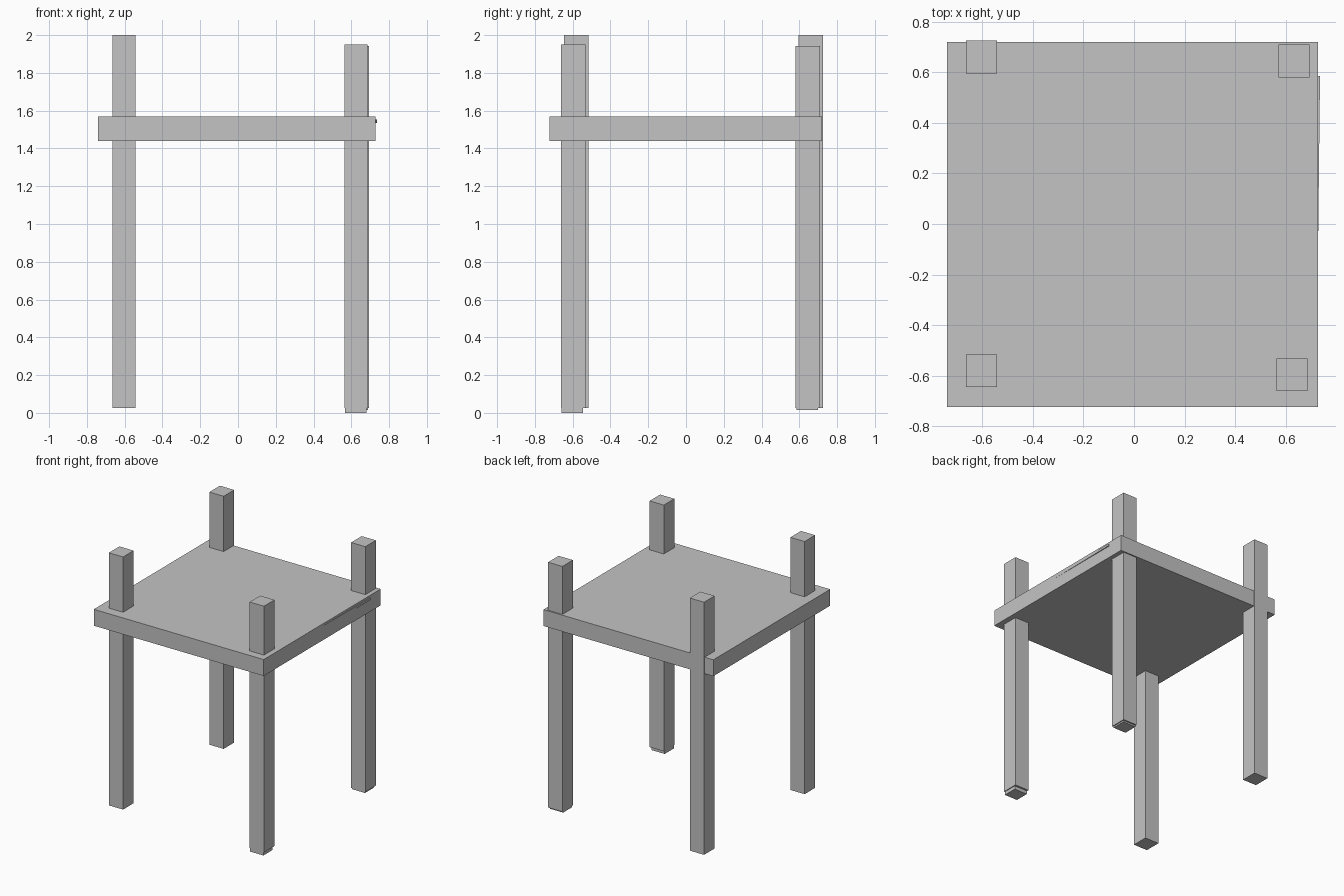
import bpy
import math

cube = bpy.data.objects.get("Cube")
if cube:
    bpy.data.objects.remove(cube, do_unlink=True)

grey = bpy.data.materials.new("plain_grey")
grey.use_nodes = True
grey.diffuse_color = (0.55, 0.55, 0.55, 1)
grey.node_tree.nodes["Principled BSDF"].inputs["Base Color"].default_value = grey.diffuse_color


def box(name, x, y, z, turn=0):
    """Flat-sided box between the given (low, high) limits, turned about its middle."""
    spans = (x, y, z)
    bpy.ops.mesh.primitive_cube_add(size=1, location=[sum(s) / 2 for s in spans])
    ob = bpy.context.object
    ob.name = name
    size = [s[1] - s[0] for s in spans]
    for v in ob.data.vertices:
        v.co = [c * d for c, d in zip(v.co, size)]
    ob.rotation_euler.z = turn
    ob.data.materials.append(grey)
    return ob


# Table top
box("table_top", (-0.74, 0.728), (-0.723, 0.72), (1.44, 1.568))

# Legs rise through the top: name, middle x, middle y, height
LEG_W, LEG_D, LEG_BASE = 0.123, 0.13, 0.027
legs = [
    ("front_right_leg", -0.603, -0.58, 2.0),
    ("back_right_leg", -0.603, 0.661, 2.0),
    ("front_left_leg", 0.625, -0.596, 1.95),
    ("back_left_leg", 0.633, 0.645, 1.943),
]
for name, x, y, top in legs:
    box(name, (x - LEG_W / 2, x + LEG_W / 2), (y - LEG_D / 2, y + LEG_D / 2), (LEG_BASE, top))

# Small foot pads under the two left legs
for name, x, y, low in (("front_left_foot", 0.623, -0.602, 0.0),
                        ("back_left_foot", 0.63, 0.642, 0.015)):
    box(name, (x - 0.057, x + 0.057), (y - 0.056, y + 0.056), (low, LEG_BASE + 0.01))

# Slim strip on the left edge, turned slightly so it sinks into the top
box("edge_strip", (0.721, 0.731), (-0.2, 0.585), (1.535, 1.552), -math.atan2(0.009, 0.785))
